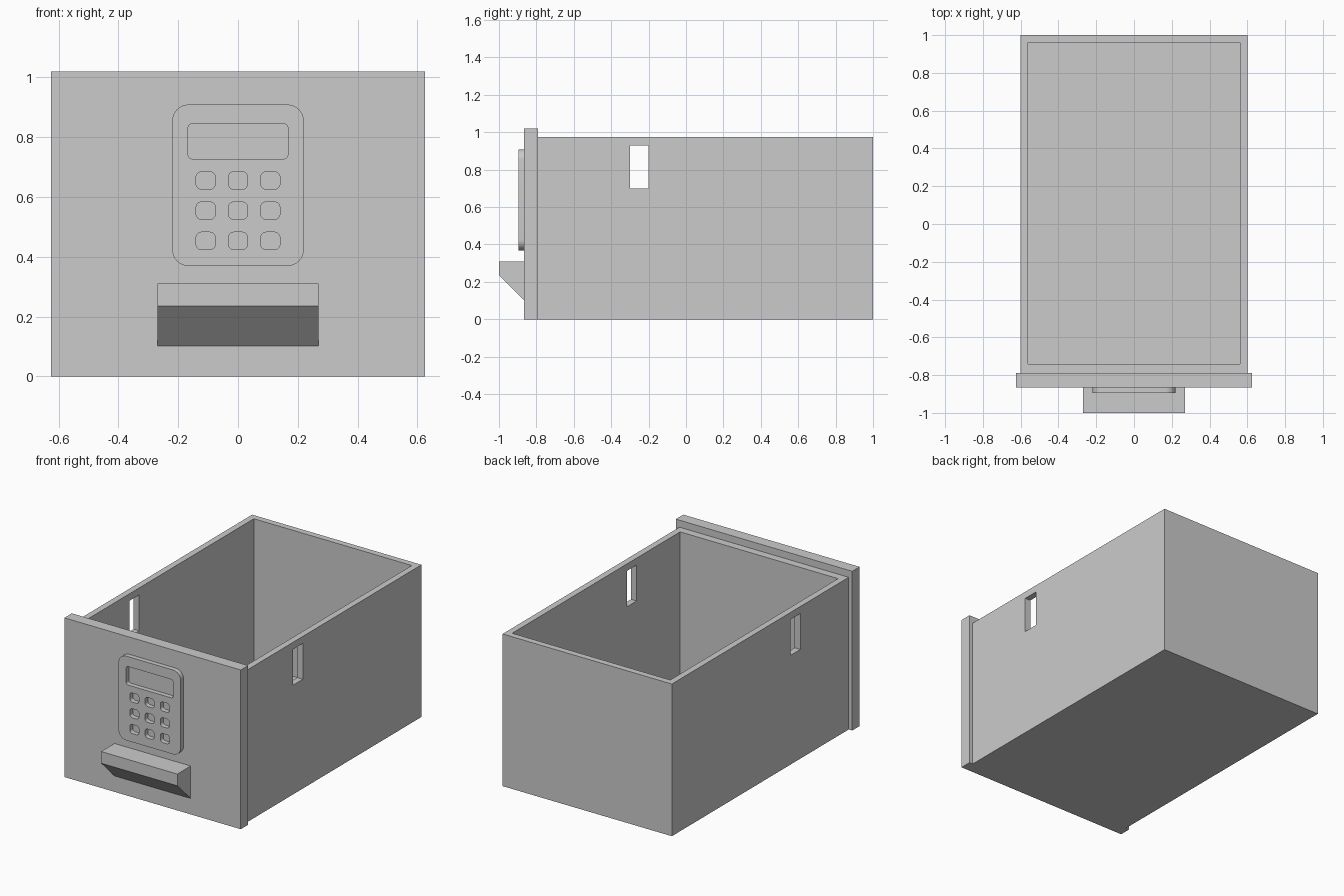
import bpy, bmesh, math

cube = bpy.data.objects.get("Cube")
if cube:
    bpy.data.objects.remove(cube, do_unlink=True)

grey = bpy.data.materials.new("plain grey")
grey.use_nodes = True
COLOUR = (0.6, 0.6, 0.6, 1)
grey.diffuse_color = COLOUR
grey.node_tree.nodes["Principled BSDF"].inputs["Base Color"].default_value = COLOUR


def prism(name, points, direction):
    """Extrude a closed outline of 3D points along a direction."""
    bm = bmesh.new()
    face = bm.faces.new([bm.verts.new(p) for p in points])
    moved = bmesh.ops.extrude_face_region(bm, geom=[face])["geom"]
    verts = [v for v in moved if isinstance(v, bmesh.types.BMVert)]
    bmesh.ops.translate(bm, verts=verts, vec=direction)
    bmesh.ops.recalc_face_normals(bm, faces=bm.faces)
    mesh = bpy.data.meshes.new(name)
    bm.to_mesh(mesh)
    bm.free()
    mesh.materials.append(grey)
    obj = bpy.data.objects.new(name, mesh)
    bpy.context.collection.objects.link(obj)
    return obj


def box(name, x0, x1, y0, y1, z0, z1):
    base = [(x0, y0, z0), (x1, y0, z0), (x1, y1, z0), (x0, y1, z0)]
    return prism(name, base, (0, 0, z1 - z0))


def rounded_plate(name, cx, cz, w, h, r, y0, y1, steps=8):
    """Plate facing the front, with rounded corners."""
    points = []
    for corner, (sx, sz) in enumerate([(1, 1), (-1, 1), (-1, -1), (1, -1)]):
        for i in range(steps + 1):
            a = math.pi / 2 * (corner + i / steps)
            points.append((cx + sx * (w / 2 - r) + r * math.cos(a), y0,
                           cz + sz * (h / 2 - r) + r * math.sin(a)))
    return prism(name, points, (0, y1 - y0, 0))


def cut(target, cutters):
    """Subtract the cutters, bake the result and remove them."""
    for c in cutters:
        c.hide_render = True
        mod = target.modifiers.new("cut", "BOOLEAN")
        mod.operation = "DIFFERENCE"
        mod.solver = "EXACT"
        mod.object = c
    bpy.context.view_layer.update()
    result = target.evaluated_get(bpy.context.evaluated_depsgraph_get())
    mesh = bpy.data.meshes.new_from_object(result)
    target.modifiers.clear()
    target.data = mesh
    for c in cutters:
        bpy.data.objects.remove(c, do_unlink=True)


# Open drawer body with a slot through each side wall
body = box("drawer_body", -0.6, 0.6, -0.79, 1, 0, 0.975)
cut(body, [box("cavity_cutter", -0.56, 0.56, -0.74, 0.96, 0.04, 1.2),
           box("slot_cutter", -0.8, 0.8, -0.3, -0.2, 0.7, 0.93)])

# Front panel
box("front_panel", -0.625, 0.625, -0.865, -0.79, 0, 1.02)

# Wedge-shaped pull handle
profile = [(-0.865, 0.31), (-1, 0.31), (-1, 0.235), (-0.865, 0.102)]
prism("pull_handle", [(-0.27, y, z) for y, z in profile], (0.54, 0, 0))

# Keypad plate with screen and button recesses
FRONT, BACK = -0.895, -0.865
keypad = rounded_plate("keypad", 0, 0.639, 0.44, 0.54, 0.055, FRONT, BACK)
recesses = [rounded_plate("screen_cutter", 0, 0.786, 0.334, 0.118, 0.015,
                          FRONT - 0.05, BACK + 0.02)]
for x in (-0.108, 0, 0.108):
    for z in (0.655, 0.554, 0.453):
        recesses.append(rounded_plate("button_cutter", x, z, 0.064, 0.058, 0.018,
                                      FRONT - 0.05, BACK + 0.02))
cut(keypad, recesses)

# Smooth the rounded corners only
bpy.ops.object.select_all(action="DESELECT")
keypad.select_set(True)
bpy.context.view_layer.objects.active = keypad
bpy.ops.object.shade_smooth_by_angle(angle=math.radians(30))
